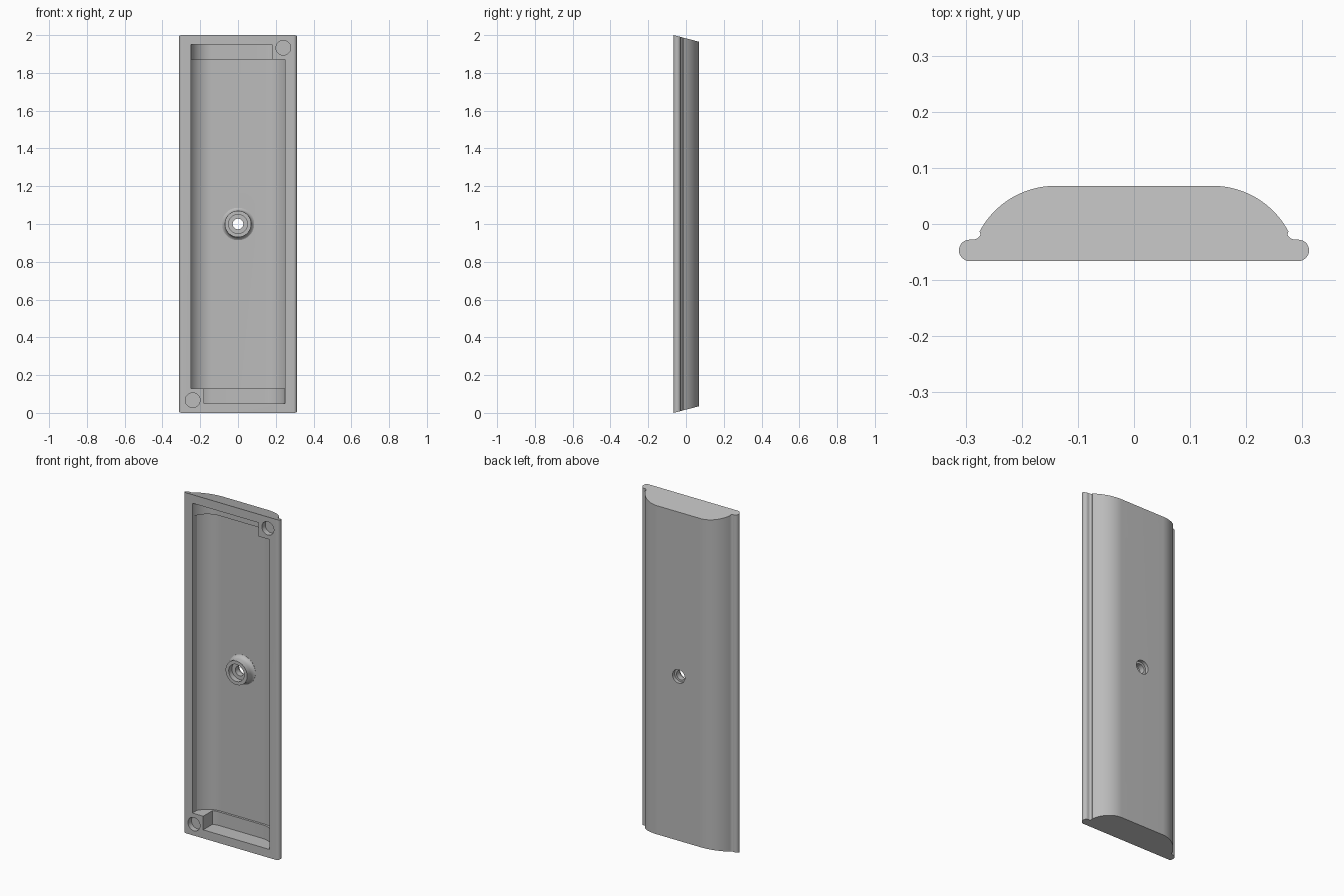
import bpy, bmesh, math

cube = bpy.data.objects.get("Cube")
if cube:
    bpy.data.objects.remove(cube, do_unlink=True)

FRONT, BACK, SLOPE = -0.066, 0.068, 0.26
ARC_X, ARC_Y = 0.14, -0.085      # centre of the rounded shoulders

grey = bpy.data.materials.new("plain grey")
grey.use_nodes = True
grey.diffuse_color = (0.5, 0.5, 0.5, 1)
grey.node_tree.nodes["Principled BSDF"].inputs["Base Color"].default_value = (0.5, 0.5, 0.5, 1)


def finish(name, bm):
    bmesh.ops.remove_doubles(bm, verts=bm.verts, dist=1e-5)
    bmesh.ops.recalc_face_normals(bm, faces=bm.faces)
    mesh = bpy.data.meshes.new(name)
    bm.to_mesh(mesh)
    bm.free()
    mesh.materials.append(grey)
    obj = bpy.data.objects.new(name, mesh)
    bpy.context.collection.objects.link(obj)
    return obj


def prism(name, section, z0, z1, slope=0):
    """Extrude an (x, y) section along z, with ends that slant with depth."""
    bm = bmesh.new()
    low = [bm.verts.new((x, y, z0 + slope * (y - FRONT))) for x, y in section]
    high = [bm.verts.new((x, y, z1 - slope * (y - FRONT))) for x, y in section]
    bm.faces.new(low)
    bm.faces.new(high)
    for i in range(len(low)):
        j = (i + 1) % len(low)
        bm.faces.new((low[i], low[j], high[j], high[i]))
    return finish(name, bm)


def lathe(name, outline, x, z, steps=48):
    """Revolve (radius, y) points about an axis that runs front to back."""
    bm = bmesh.new()
    verts = [bm.verts.new((x + r, y, z)) for r, y in outline]
    edges = [bm.edges.new(pair) for pair in zip(verts, verts[1:])]
    bmesh.ops.spin(bm, geom=verts + edges, cent=(x, 0, z), axis=(0, 1, 0),
                   angle=math.tau, steps=steps)
    return finish(name, bm)


def arc(cx, cy, r, a0, a1, n=14):
    angles = [math.radians(a0 + (a1 - a0) * i / n) for i in range(n + 1)]
    return [(cx + r * math.cos(a), cy + r * math.sin(a)) for a in angles]


def hollow(radius, left, right):
    """Hollow section parallel to the outer shell, cut off at both sides."""
    def side(limit):
        start = math.degrees(math.acos((limit - ARC_X) / radius))
        return [(limit, -0.1)] + arc(ARC_X, ARC_Y, radius, start, 90)
    return side(right) + [(-x, y) for x, y in reversed(side(left))]


def combine(target, tool, operation):
    mod = target.modifiers.new(tool.name, 'BOOLEAN')
    mod.operation, mod.object, mod.solver = operation, tool, 'EXACT'
    bpy.context.view_layer.objects.active = target
    bpy.ops.object.modifier_apply(modifier=mod.name)
    bpy.data.objects.remove(tool, do_unlink=True)


# Outer shell: rounded rim, small fillet, wide shoulder, flat back
half = (arc(0.293, -0.047, 0.019, -90, 90)
        + arc(0.288, -0.012, 0.016, 270, 205, 6)
        + arc(ARC_X, ARC_Y, 0.153, 28, 90, 20))
body = prism("handle_plate", half + [(-x, y) for x, y in reversed(half)], 0, 2, SLOPE)

# Main hollow and the shallower end pockets beside the corner blocks
combine(body, prism("main_hollow", hollow(0.125, 0.25, 0.25), 0.13, 1.87), 'DIFFERENCE')
combine(body, prism("lower_pocket", hollow(0.112, 0.18, 0.25), 0.05, 0.2), 'DIFFERENCE')
combine(body, prism("upper_pocket", hollow(0.112, 0.25, 0.18), 1.8, 1.95), 'DIFFERENCE')

# Round sockets in the two corner blocks
for x, z in ((0.24, 1.933), (-0.24, 0.067)):
    socket = lathe("corner_socket", [(0, -0.1), (0.039, -0.1), (0.039, -0.034), (0, -0.034)], x, z)
    combine(body, socket, 'DIFFERENCE')

# Screw boss with a flared foot, then the stepped bore through it
boss = lathe("screw_boss", [(0, 0.052), (0.086, 0.052), (0.086, 0.039), (0.079, 0.035),
                            (0.073, 0.026), (0.07, 0.014), (0.07, -0.015), (0, -0.015)], 0, 1)
combine(body, boss, 'UNION')
bore = lathe("screw_bore", [(0, -0.1), (0.05, -0.1), (0.05, 0.015), (0.028, 0.015),
                            (0.028, 0.048), (0.04, 0.048), (0.04, 0.1), (0, 0.1)], 0, 1)
combine(body, bore, 'DIFFERENCE')

bpy.ops.object.select_all(action='DESELECT')
body.select_set(True)
bpy.context.view_layer.objects.active = body
bpy.ops.object.shade_smooth_by_angle(angle=math.radians(30))
